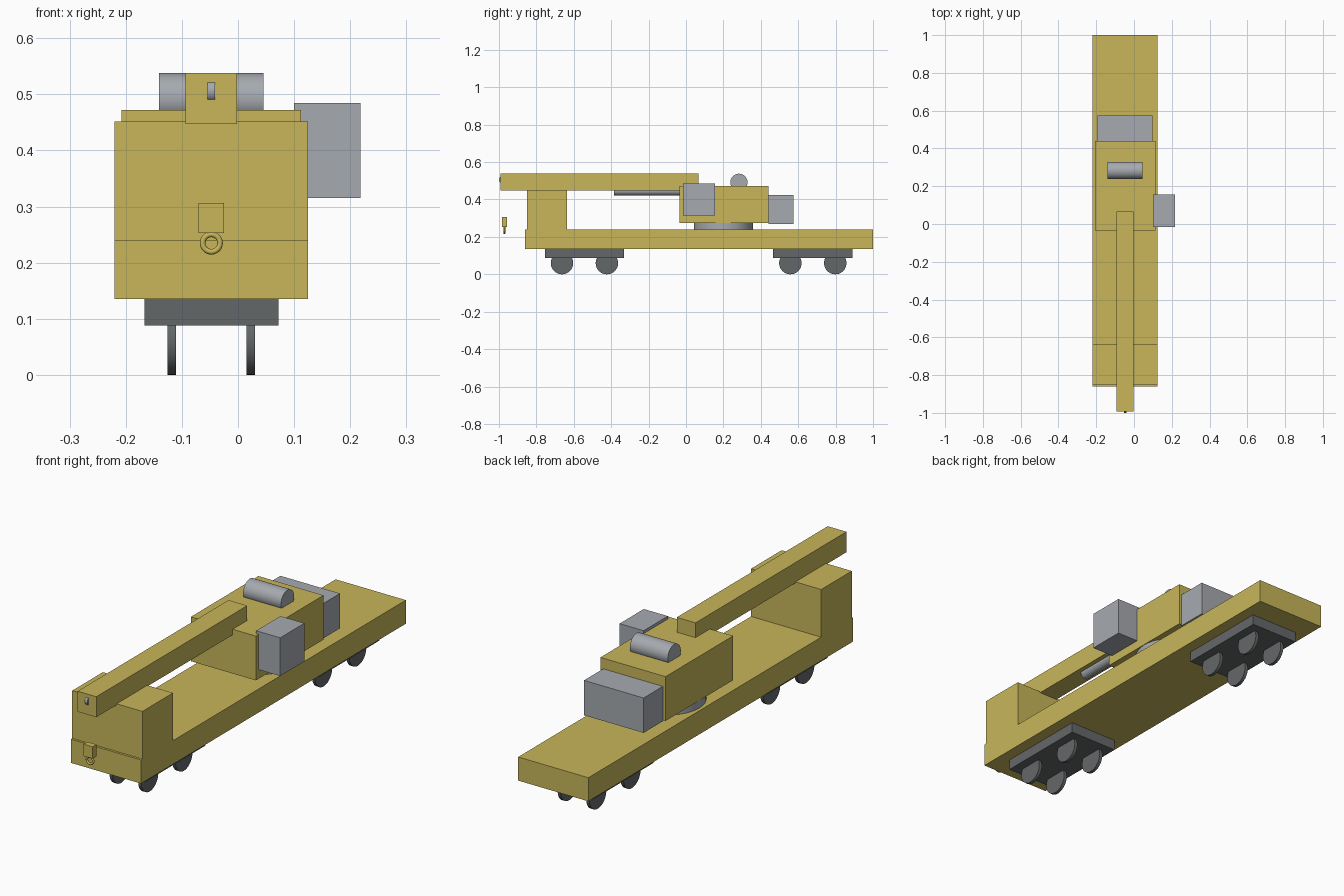
import bpy
import math

cube = bpy.data.objects.get("Cube")
if cube:
    bpy.data.objects.remove(cube, do_unlink=True)


def material(name, color):
    mat = bpy.data.materials.new(name)
    mat.use_nodes = True
    mat.diffuse_color = color
    mat.node_tree.nodes["Principled BSDF"].inputs["Base Color"].default_value = color
    return mat


YELLOW = material("ochre yellow", (0.578, 0.468, 0.102, 1))
GREY = material("light grey", (0.38, 0.4, 0.43, 1))
DARK = material("dark grey", (0.127, 0.136, 0.141, 1))
MID = -0.0475  # centre line of the wagon


def finish(name, mat, smooth=False):
    obj = bpy.context.object
    obj.name = name
    obj.data.materials.append(mat)
    if smooth:
        bpy.ops.object.shade_smooth_by_angle(angle=math.radians(35))
    return obj


def box(name, mat, x, y, z):
    """Box from its (low, high) extent along each axis."""
    spans = (x, y, z)
    bpy.ops.mesh.primitive_cube_add(size=1, location=[(a + b) / 2 for a, b in spans])
    bpy.context.object.scale = [b - a for a, b in spans]
    bpy.ops.object.transform_apply(location=False, rotation=False, scale=True)
    return finish(name, mat)


def centred(width):
    return (MID - width / 2, MID + width / 2)


def cylinder(name, mat, radius, depth, location, axis="Z"):
    quarter = math.pi / 2
    turn = {"X": (0, quarter, 0), "Y": (quarter, 0, 0), "Z": (0, 0, 0)}[axis]
    bpy.ops.mesh.primitive_cylinder_add(vertices=40, radius=radius, depth=depth,
                                        location=location, rotation=turn)
    return finish(name, mat, True)


# Wagon deck and front boom support
box("deck", YELLOW, centred(0.345), (-0.86, 1.0), (0.135, 0.24))
box("boom_support", YELLOW, centred(0.345), (-0.85, -0.635), (0.24, 0.452))

# Slewing crane body
cylinder("turntable", GREY, 0.158, 0.04, (MID, 0.2, 0.257))
box("crane_house", YELLOW, centred(0.32), (-0.035, 0.44), (0.275, 0.472))
box("counterweight", GREY, centred(0.293), (0.44, 0.575), (0.27, 0.425))
box("operator_cab", GREY, (0.1, 0.218), (-0.015, 0.155), (0.315, 0.485))
cylinder("winch_drum", GREY, 0.046, 0.186, (MID, 0.283, 0.492), "X")

# Boom with its lifting ram and tip sheave
box("boom", YELLOW, centred(0.092), (-0.993, 0.067), (0.447, 0.538))
cylinder("lifting_ram", GREY, 0.025, 0.385, (MID, -0.193, 0.447), "Y")
cylinder("tip_sheave", GREY, 0.02, 0.013, (MID, -0.98, 0.506), "X")

# Hook block and ring
box("hook_block", YELLOW, centred(0.045), (-0.985, -0.958), (0.253, 0.306))
bpy.ops.mesh.primitive_torus_add(major_radius=0.0155, minor_radius=0.005,
                                 major_segments=32, minor_segments=12,
                                 location=(MID, -0.971, 0.235),
                                 rotation=(math.pi / 2, 0, 0))
finish("hook_ring", YELLOW, True)

# Two bogies, each with two pairs of wheels
for end, y in (("front", -0.543), ("rear", 0.678)):
    box(end + "_bogie", DARK, centred(0.239), (y - 0.212, y + 0.212), (0.088, 0.135))
    for axle, dy in (("front", -0.12), ("rear", 0.12)):
        for side, dx in (("right", -0.0705), ("left", 0.0705)):
            cylinder(f"{end}_bogie_{axle}_{side}_wheel", DARK, 0.06, 0.015,
                     (MID + dx, y + dy, 0.06), "X")
